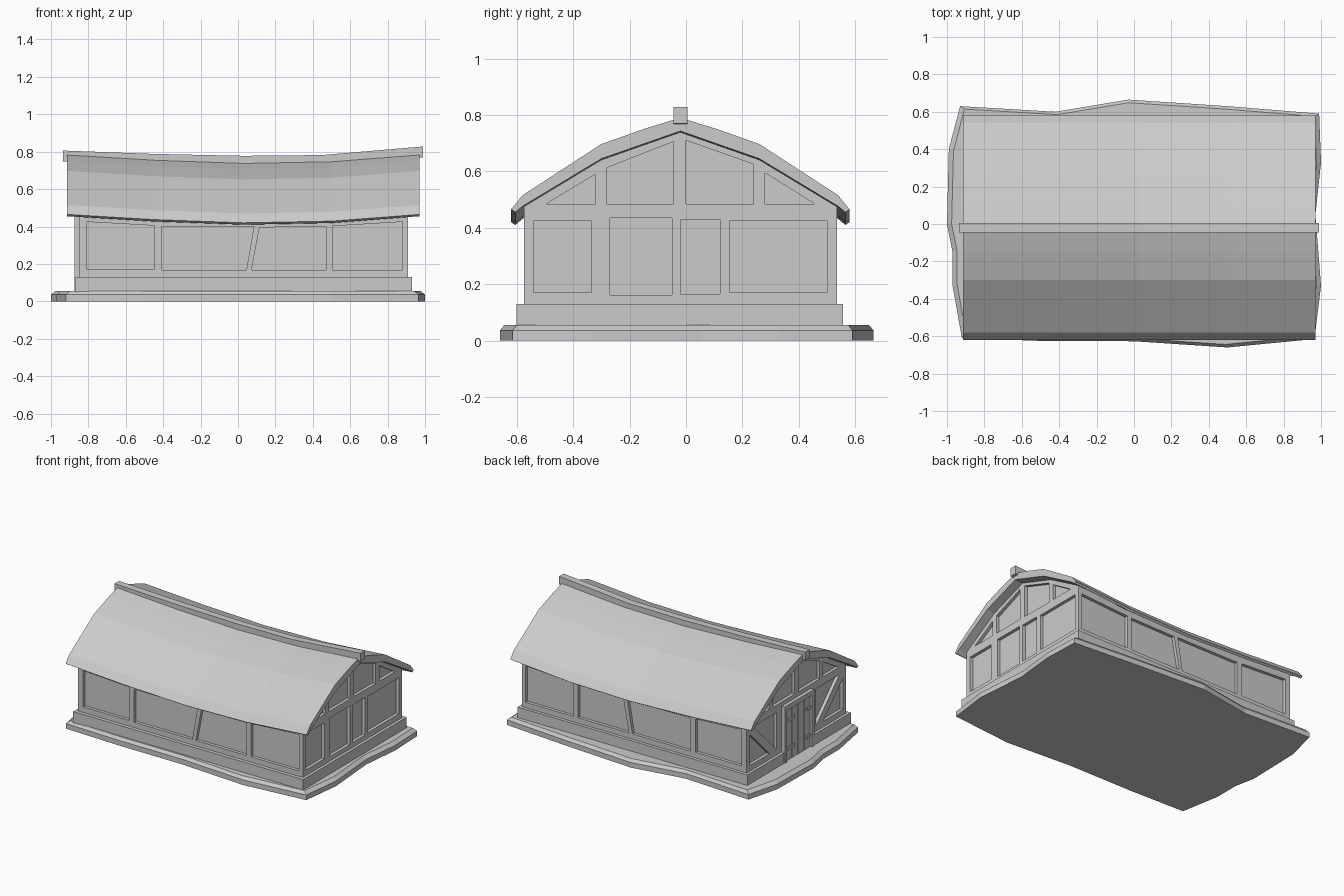
import bpy, bmesh

if "Cube" in bpy.data.objects:
    bpy.data.objects.remove(bpy.data.objects["Cube"])

CY = -0.02  # ridge line of the house in y


def finish(name, bm):
    bmesh.ops.recalc_face_normals(bm, faces=bm.faces)
    mesh = bpy.data.meshes.new(name)
    bm.to_mesh(mesh)
    bm.free()
    ob = bpy.data.objects.new(name, mesh)
    bpy.context.collection.objects.link(ob)
    return ob


def add_loft(bm, rings):
    """Skin a list of equal-length rings and cap both ends."""
    vs = [[bm.verts.new(p) for p in r] for r in rings]
    n = len(vs[0])
    for a, b in zip(vs, vs[1:]):
        for i in range(n):
            bm.faces.new((a[i], a[(i + 1) % n], b[(i + 1) % n], b[i]))
    bm.faces.new(vs[0])
    bm.faces.new(vs[-1][::-1])


def add_box(bm, x0, x1, y0, y1, z0, z1):
    add_loft(bm, [[(x, y0, z0), (x, y1, z0), (x, y1, z1), (x, y0, z1)] for x in (x0, x1)])


def sagged(name, profile, xs, sags):
    """Extrude a y/z profile along x; everything above the wall foot sags."""
    bm = bmesh.new()
    add_loft(bm, [[(x, CY + y, z + (s if z > 0.2 else 0)) for y, z in profile]
                  for x, s in zip(xs, sags)])
    return finish(name, bm)


def mirrored(half):
    """Half profile starting on the centre line -> whole open profile."""
    return [(-y, z) for y, z in half[:0:-1]] + half


def rect(a, b, z0, z1):
    return [(a, z0), (b, z0), (b, z1), (a, z1)]


def cut(ob, cutter):
    m = ob.modifiers.new("cut", 'BOOLEAN')
    m.object, m.operation, m.solver = cutter, 'DIFFERENCE', 'EXACT'
    cutter.hide_render = True
    cutter.hide_viewport = True
    cutter.display_type = 'WIRE'


# Uneven ground slab with a chamfered rim
outline = [(-.93, .63), (-.42, .60), (-.03, .665), (.5, .63), (.99, .59), (1, .33),
           (.97, .05), (1, -.33), (.965, -.615), (.5, -.66), (0, -.627), (-.5, -.625),
           (-.92, -.61), (-.97, -.33), (-.97, -.15), (-1, 0), (-.99, .4)]
bm = bmesh.new()
add_loft(bm, [[(x * k, y * k, z) for x, y in outline]
              for z, k in ((0, 1), (.036, 1), (.056, .975))])
finish("ground_slab", bm)

# Plinth
bm = bmesh.new()
add_box(bm, -.87, .93, -.60, .557, .045, .13)
plinth = finish("plinth", bm)

# Walls, with a top that follows the sagging roof
walls = sagged("walls", mirrored([(0, .765), (.28, .667), (.555, .49), (.555, .06)]),
               (-.85, -.445, .03, .5, .91), (-.005, -.028, -.045, -.035, -.005))

# Sunken panels between the timbers
D = 0.022
bm = bmesh.new()
side = [[(-.81, .17), (-.45, .17), (-.45, .405), (-.81, .425)],
        [(-.41, .168), (.045, .168), (.085, .40), (-.41, .40)],
        [(.072, .168), (.47, .168), (.47, .40), (.115, .395)],
        [(.505, .168), (.88, .168), (.88, .425), (.505, .402)]]
for p in side:
    for s in (-1, 1):
        wall_y = CY + s * .555
        add_loft(bm, [[(x, y, z) for x, z in p] for y in (wall_y - s * D, wall_y + s * .05)])
gable = [[(-.495, .485), (-.32, .485), (-.32, .59)],
         [(-.28, .485), (-.045, .485), (-.045, .705), (-.28, .613)],
         [(0, .485), (.24, .483), (.24, .625), (0, .71)],
         [(.28, .485), (.455, .485), (.28, .595)]]
right_end = gable + [rect(-.54, -.335, .17, .425), rect(-.27, -.05, .162, .435),
                     rect(-.02, .12, .165, .43), rect(.155, .50, .17, .425)]
left_end = gable + [[(.50, .17), (.50, .39), (.28, .17)], [(.46, .43), (.20, .43), (.20, .17)],
                    [(-.54, .17), (-.54, .39), (-.32, .17)], [(-.50, .43), (-.24, .43), (-.24, .17)]]
for panels, x0, x1 in ((right_end, .91 - D, .96), (left_end, -.90, -.85 + D)):
    for p in panels:
        add_loft(bm, [[(x, y, z) for y, z in p] for x in (x0, x1)])
cut(walls, finish("panel_cutter", bm))

# Doorway gap in the plinth
bm = bmesh.new()
add_box(bm, -.95, -.848, -.16, .12, 0, .2)
cut(plinth, finish("doorway_cutter", bm))

# Door frame
bm = bmesh.new()
for y in (-.185, .12):
    add_box(bm, -.875, -.83, y, y + .025, .05, .445)
add_box(bm, -.875, -.83, -.185, .145, .42, .455)
finish("door_frame", bm)

# Plank door with strap hinges and handle
bm = bmesh.new()
for i in range(4):
    y = -.158 + i * .07
    add_box(bm, -.862, -.84, y, y + .066, .055, .42)
finish("door_planks", bm)
bm = bmesh.new()
for z in (.13, .33):
    add_box(bm, -.869, -.855, .02, .115, z, z + .02)
    add_box(bm, -.869, -.855, -.155, -.11, z, z + .02)
finish("door_hinges", bm)

# Sagging bent roof
xs, sags = (-.915, -.445, .03, .5, .97), (0, -.028, -.045, -.036, 0)
top = mirrored([(0, .79), (.13, .75), (.28, .697), (.56, .515), (.60, .465)])
under = mirrored([(0, .743), (.28, .645), (.56, .476), (.585, .455)])
sagged("roof", top + under[::-1], xs, sags)

# Ridge beam, lifted a little more at the right end
sagged("ridge_beam", [(-.025, .76), (.025, .76), (.025, .818), (-.025, .818)],
       (-.935, -.445, .03, .45, .99), (-.012, -.03, -.04, -.036, .01))
